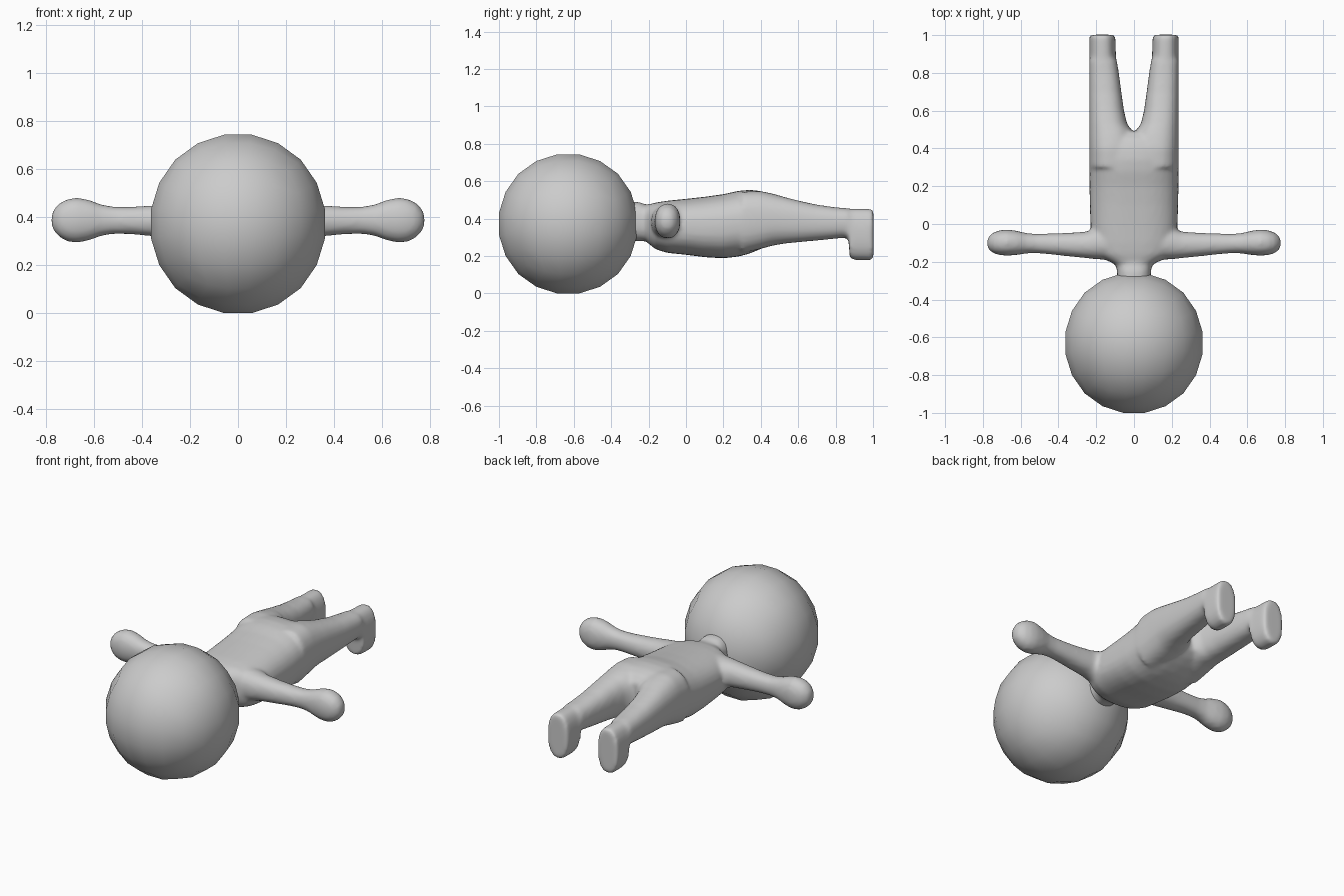
import bpy, bmesh, math

if "Cube" in bpy.data.objects:
    bpy.data.objects.remove(bpy.data.objects["Cube"])

clay = bpy.data.materials.new("grey_clay")
clay.diffuse_color = (0.6, 0.6, 0.6, 1)
clay.use_nodes = True
clay.node_tree.nodes["Principled BSDF"].inputs["Base Color"].default_value = clay.diffuse_color


def add_object(name, bm):
    bmesh.ops.recalc_face_normals(bm, faces=bm.faces)
    mesh = bpy.data.meshes.new(name)
    bm.to_mesh(mesh)
    bm.free()
    mesh.materials.append(clay)
    for p in mesh.polygons:
        p.use_smooth = True
    obj = bpy.data.objects.new(name, mesh)
    bpy.context.collection.objects.link(obj)
    return obj


def loft(bm, sections, place, power=2.3, sides=32):
    """Skin rounded sections (t, u_min, u_max, v_min, v_max) along t."""
    rings = []
    for t, u0, u1, v0, v1 in sections:
        ring = []
        for i in range(sides):
            a = 2 * math.pi * i / sides
            c, s = math.cos(a), math.sin(a)
            u = math.copysign(abs(c) ** (2 / power), c)
            v = math.copysign(abs(s) ** (2 / power), s)
            ring.append(bm.verts.new(place(t, (u0 + u1) / 2 + u * (u1 - u0) / 2,
                                           (v0 + v1) / 2 + v * (v1 - v0) / 2)))
        rings.append(ring)
    for a, b in zip(rings, rings[1:]):
        for i in range(sides):
            j = (i + 1) % sides
            bm.faces.new((a[i], a[j], b[j], b[i]))
    bm.faces.new(rings[0])
    bm.faces.new(rings[-1])


body = bmesh.new()

# Torso and neck along y: (y, half width, bottom, top)
torso = [(-0.34, .09, .28, .49), (-0.25, .09, .28, .49), (-0.215, .095, .28, .475),
         (-0.195, .14, .262, .477), (-0.16, .2, .235, .487), (-0.1, .222, .217, .496),
         (0, .231, .207, .506), (.1, .234, .194, .517), (.2, .236, .188, .531),
         (.28, .236, .197, .549), (.34, .236, .213, .554), (.4, .234, .238, .548),
         (.45, .19, .265, .53), (.49, .08, .3, .49)]
loft(body, [(y, -w, w, lo, hi) for y, w, lo, hi in torso],
     lambda t, u, v: (u, t, v), 2.5)

# Legs with feet along y: (y, inner x, bottom, top)
leg = [(.3, .0, .215, .545), (.4, .0, .238, .548), (.46, .002, .255, .535),
       (.5, .015, .262, .524), (.53, .036, .267, .515), (.6, .053, .274, .497),
       (.7, .067, .283, .475), (.8, .08, .293, .461), (.868, .091, .3, .455),
       (.876, .093, .19, .454), (.9, .096, .179, .454), (.99, .098, .178, .453),
       (1.002, .104, .184, .447)]
# Arms with hands along x: (x, y min, y max, z min, z max)
arm = [(.1, -.19, -.01, .27, .48), (.2, -.187, -.02, .295, .467),
       (.25, -.181, -.04, .31, .459), (.35, -.171, -.047, .32, .449),
       (.45, -.16, -.05, .329, .443), (.52, -.154, -.052, .33, .444),
       (.57, -.156, -.048, .322, .453), (.62, -.164, -.036, .303, .472),
       (.67, -.168, -.029, .293, .482), (.71, -.165, -.033, .298, .476),
       (.745, -.155, -.045, .317, .458), (.768, -.136, -.064, .343, .432),
       (.778, -.115, -.085, .368, .408)]
for s in (-1, 1):
    loft(body, [(y, x, .237, lo, hi) for y, x, lo, hi in leg],
         lambda t, u, v: (s * u, t, v), 2.4)
    loft(body, arm, lambda t, u, v: (s * t, u, v), 2.2)

# Fuse the body into one soft skin
body_obj = add_object("body", body)
fuse = body_obj.modifiers.new("fuse", 'REMESH')
fuse.mode = 'VOXEL'
fuse.voxel_size = 0.012
fuse.use_smooth_shade = True
soften = body_obj.modifiers.new("soften", 'SMOOTH')
soften.factor = 0.5
soften.iterations = 8

# Head: a cube of five by five faces per side, rounded to a ball
head = bmesh.new()
bmesh.ops.create_cube(head, size=2)
bmesh.ops.subdivide_edges(head, edges=head.edges[:], cuts=4, use_grid_fill=True)
for v in head.verts:
    for i in range(3):
        v.co[i] = math.tan(v.co[i] * math.pi / 4)
    n = v.co.normalized()
    v.co = (n.x * .372, n.y * .379 - .63, n.z * .381 + .372)
add_object("head", head)
